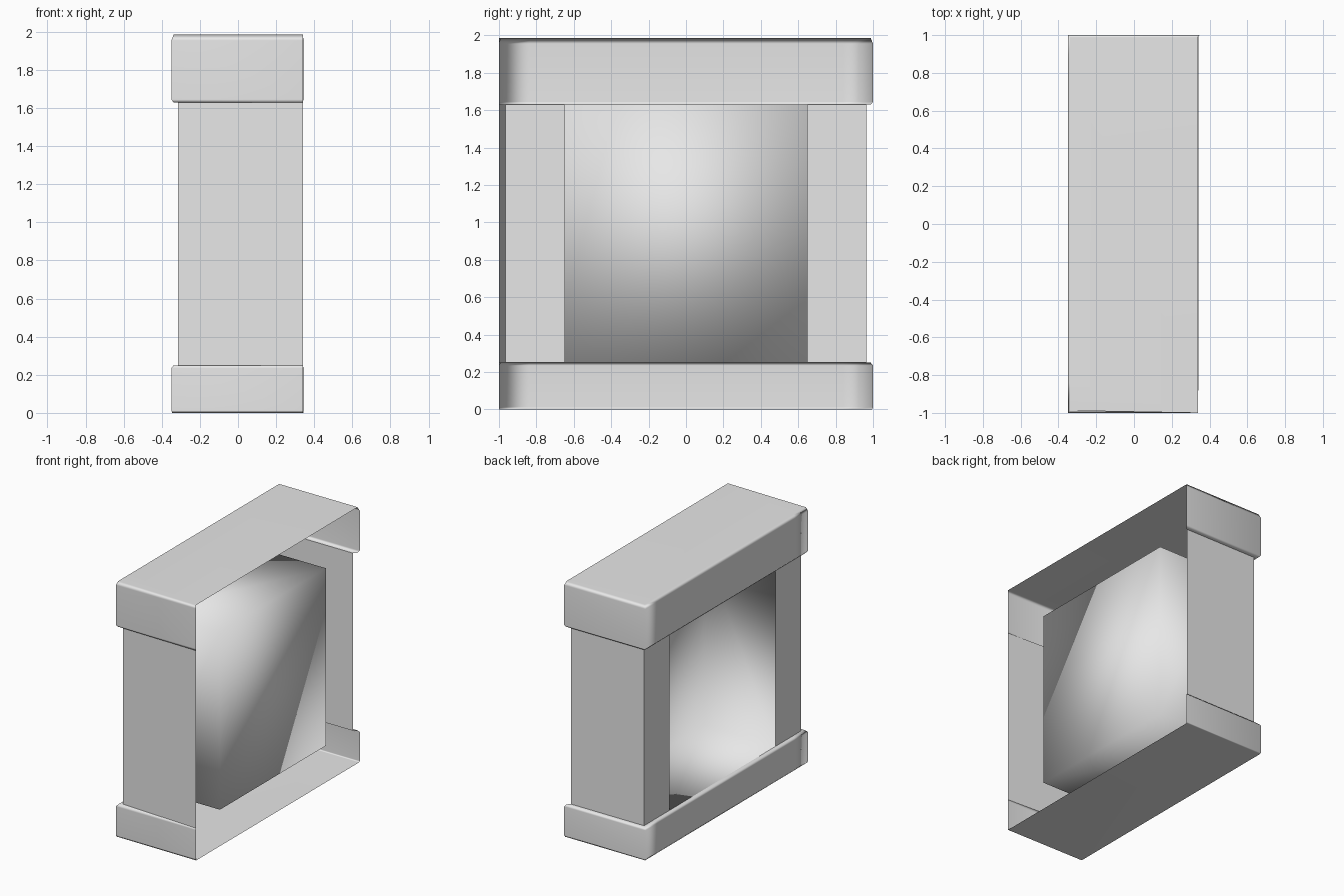
import bpy

cube = bpy.data.objects.get("Cube")
if cube:
    bpy.data.objects.remove(cube, do_unlink=True)

grey = bpy.data.materials.new("plain_grey")
grey.use_nodes = True
grey.diffuse_color = (0.8, 0.8, 0.8, 1)
grey.node_tree.nodes["Principled BSDF"].inputs["Base Color"].default_value = (0.8, 0.8, 0.8, 1)

INSET = 0.035          # columns sit this far behind the bands
WIN = 0.65             # half width of the recess
LOW, HIGH = 0.25, 1.63  # ledge heights
FACE = INSET - 0.35    # x of the column faces


def make(name, verts, faces, smooth):
    mesh = bpy.data.meshes.new(name)
    mesh.from_pydata(verts, [], faces)
    mesh.materials.append(grey)
    mesh.polygons.foreach_set("use_smooth", [smooth] * len(faces))
    mesh.update()
    obj = bpy.data.objects.new(name, mesh)
    bpy.context.collection.objects.link(obj)
    return obj


def outline(d, z):
    """U-shaped plan, open towards +x, inset by d."""
    x, y = d - 0.35, 1 - d
    return [(0.34, -1, z), (x, -y, z), (x, -0.84, z),
            (x, 0.84, z), (x, y, z), (0.347 - 0.9 * d, y, z)]


def band(name, rings):
    """Shell through (inset, height) rings from ledge to cap."""
    verts = [p for d, z in rings for p in outline(d, z)]
    n = 6
    up = rings[-1][1] > rings[0][1]
    faces = []
    for r in range(len(rings) - 1):
        for i in range(n - 1):
            a = r * n + i
            quad = (a, a + n, a + n + 1, a + 1)
            faces.append(quad if up else quad[::-1])
    cap = tuple(range((len(rings) - 1) * n, len(rings) * n))
    faces.append(cap[::-1] if up else cap)
    obj = make(name, verts, faces, True)
    obj.modifiers.new("soft_edges", "WEIGHTED_NORMAL")


# Top and bottom bands with softened rims and narrow ledges
band("top_band", [(INSET, HIGH), (0.012, HIGH), (0, HIGH + 0.015),
                  (0, 1.955), (0.012, 1.985)])
band("bottom_band", [(INSET, LOW), (0.012, LOW), (0, LOW - 0.015),
                     (0, 0.012), (0.005, 0)])


# Columns: an end wall and a strip of the closed side
def column(name, end, s):
    plan = [end, (FACE, s * (1 - INSET)), (FACE, s * WIN)]
    verts = [(x, y, z) for z in (LOW, HIGH) for x, y in plan]
    faces = [(0, 3, 4, 1), (1, 4, 5, 2)]
    if s > 0:
        faces = [f[::-1] for f in faces]
    make(name, verts, faces, False)


column("front_column", (0.34, -1), -1)
column("back_column", (0.315, 1 - INSET), 1)

# Recess: an open box sunk into the closed side, seen from its mouth
verts = [(x, y, z) for x in (FACE, 0.30)
         for y, z in ((-WIN, LOW), (WIN, LOW), (WIN, HIGH), (-WIN, HIGH))]
faces = [(i, (i + 1) % 4, (i + 1) % 4 + 4, i + 4) for i in range(4)]
faces.append((4, 5, 6, 7))
make("recess", verts, [f[::-1] for f in faces], True)
